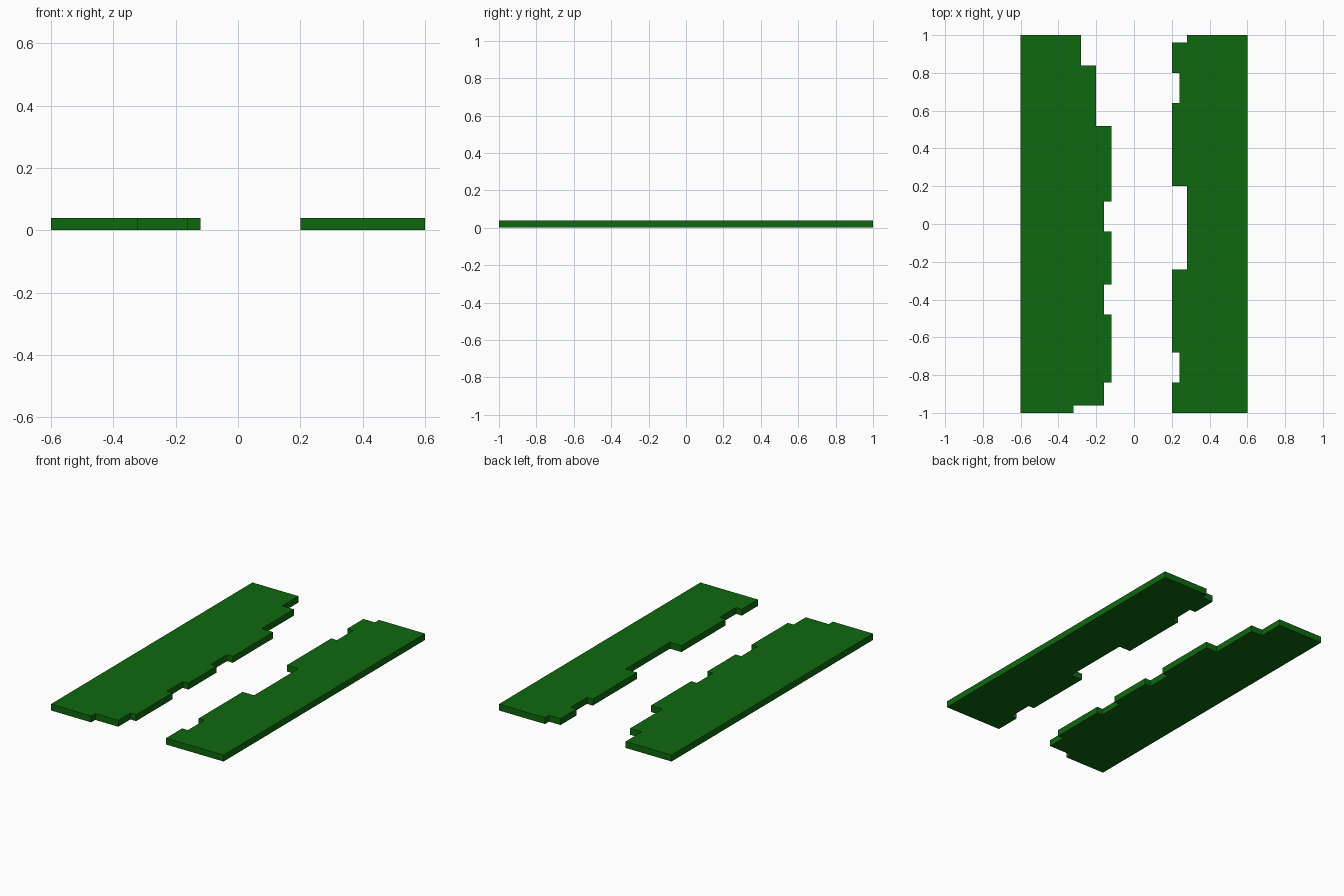
import bpy
import bmesh

if "Cube" in bpy.data.objects:
    bpy.data.objects.remove(bpy.data.objects["Cube"])

THICKNESS = 0.04

grass = bpy.data.materials.new("grass green")
grass.diffuse_color = (0.0045, 0.14, 0.0045, 1.0)
grass.use_nodes = True
grass.node_tree.nodes["Principled BSDF"].inputs["Base Color"].default_value = grass.diffuse_color


def bank(name, outer_x, steps):
    """Flat slab from a straight outer edge to a stepped inner edge.
    steps: (inner x, y where this step ends), from y = 1 down to y = -1."""
    outline = [(outer_x, -1.0), (outer_x, 1.0)]
    y = 1.0
    for x, y_end in steps:
        outline += [(x, y), (x, y_end)]
        y = y_end
    bm = bmesh.new()
    face = bm.faces.new([bm.verts.new((x, y, 0)) for x, y in outline])
    top = bmesh.ops.extrude_face_region(bm, geom=[face])["geom"]
    bmesh.ops.translate(bm, vec=(0, 0, THICKNESS),
                        verts=[v for v in top if isinstance(v, bmesh.types.BMVert)])
    bmesh.ops.recalc_face_normals(bm, faces=bm.faces)
    mesh = bpy.data.meshes.new(name)
    bm.to_mesh(mesh)
    bm.free()
    mesh.materials.append(grass)
    obj = bpy.data.objects.new(name, mesh)
    bpy.context.collection.objects.link(obj)
    return obj


# Left bank, wider
bank("left_bank", -0.6, [
    (-0.28, 0.84), (-0.20, 0.52), (-0.12, 0.12), (-0.16, -0.04), (-0.12, -0.32),
    (-0.16, -0.48), (-0.12, -0.84), (-0.16, -0.96), (-0.32, -1.0)])

# Right bank, narrower
bank("right_bank", 0.6, [
    (0.28, 0.96), (0.20, 0.80), (0.24, 0.64), (0.20, 0.20),
    (0.28, -0.24), (0.20, -0.68), (0.24, -0.84), (0.20, -1.0)])
